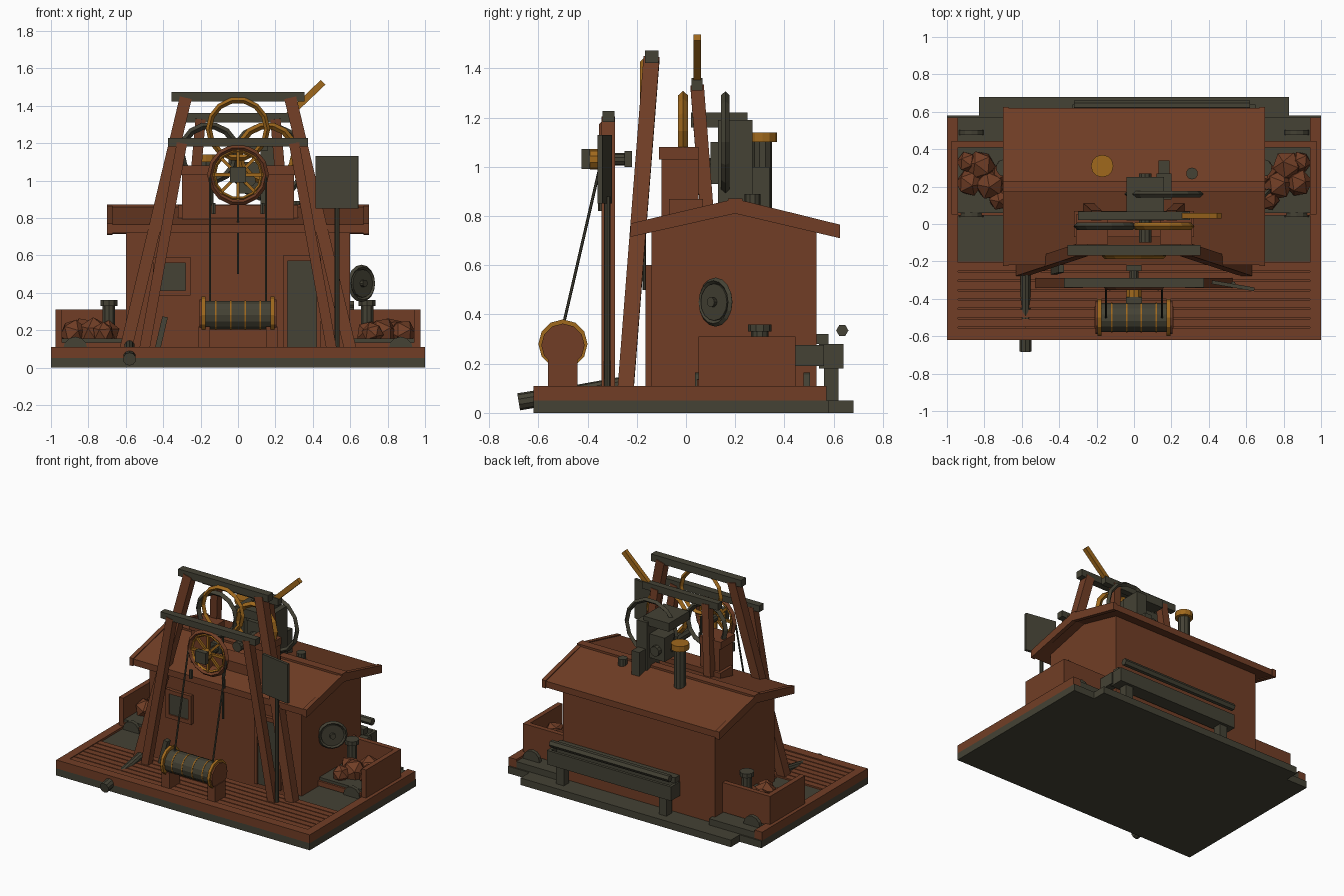
import bpy, bmesh, math, random
from mathutils import Vector, Matrix

random.seed(4)
cube = bpy.data.objects.get("Cube")
if cube:
    bpy.data.objects.remove(cube)


def material(name, rgb):
    m = bpy.data.materials.new(name)
    m.use_nodes = True
    m.diffuse_color = (*rgb, 1)
    m.node_tree.nodes["Principled BSDF"].inputs["Base Color"].default_value = (*rgb, 1)
    return m


WOOD = material("brown wood", (0.165, 0.048, 0.019))
IRON = material("dark iron", (0.058, 0.054, 0.035))
GOLD = material("golden wood", (0.35, 0.14, 0.012))


def finish(name, bm, mat):
    bmesh.ops.recalc_face_normals(bm, faces=bm.faces)
    mesh = bpy.data.meshes.new(name)
    bm.to_mesh(mesh)
    bm.free()
    mesh.materials.append(mat)
    ob = bpy.data.objects.new(name, mesh)
    bpy.context.collection.objects.link(ob)
    return ob


def box(name, x, y, z, mat, turn=0):
    """Box from three (low, high) ranges, turned about its own upright axis."""
    bm = bmesh.new()
    mid = Vector([sum(r) / 2 for r in (x, y, z)])
    size = [abs(r[1] - r[0]) for r in (x, y, z)]
    m = Matrix.Translation(mid) @ Matrix.Rotation(turn, 4, 'Z') @ Matrix.Diagonal((*size, 1))
    bmesh.ops.create_cube(bm, size=1, matrix=m)
    return finish(name, bm, mat)


def along(p, q):
    p, q = Vector(p), Vector(q)
    d = q - p
    side = Vector((0, 1, 0)) if abs(d.normalized().y) < 0.8 else Vector((0, 0, 1))
    zax = d.normalized()
    xax = side.cross(zax).normalized()
    rot = Matrix((xax, zax.cross(xax), zax)).transposed().to_4x4()
    return Matrix.Translation((p + q) / 2) @ rot, d.length


def beam(name, p, q, w, d, mat):
    m, length = along(p, q)
    bm = bmesh.new()
    bmesh.ops.create_cube(bm, size=1, matrix=m @ Matrix.Diagonal((w, d, length, 1)))
    return finish(name, bm, mat)


def rod(name, p, q, r, mat, n=10, squash=1):
    m, length = along(p, q)
    bm = bmesh.new()
    bmesh.ops.create_cone(bm, cap_ends=True, segments=n, radius1=r, radius2=r, depth=length,
                          matrix=m @ Matrix.Diagonal((1, squash, 1, 1)))
    return finish(name, bm, mat)


def ring(name, c, inner, outer, depth, mat, n=14, turn=0):
    """Flat-sided wheel rim standing upright, facing the front."""
    bm = bmesh.new()
    m = Matrix.Translation(c) @ Matrix.Rotation(turn, 4, 'Z')
    loops = []
    for i in range(n):
        a = math.tau * i / n
        mid = (inner + outer) / 2
        sec = ((inner, 0), (mid, -depth / 2), (outer, 0), (mid, depth / 2))
        loops.append([bm.verts.new(m @ Vector((r * math.cos(a), y, r * math.sin(a)))) for r, y in sec])
    for i in range(n):
        a, b = loops[i], loops[(i + 1) % n]
        for k in range(4):
            bm.faces.new((a[k], a[(k + 1) % 4], b[(k + 1) % 4], b[k]))
    return finish(name, bm, mat)


def prism(name, profile, x0, x1, mat):
    """Extrude a (y, z) outline along x."""
    bm = bmesh.new()
    f = bm.faces.new([bm.verts.new((x0, y, z)) for y, z in profile])
    new = bmesh.ops.extrude_face_region(bm, geom=[f])["geom"]
    bmesh.ops.translate(bm, vec=(x1 - x0, 0, 0), verts=[v for v in new if isinstance(v, bmesh.types.BMVert)])
    return finish(name, bm, mat)


# Base and deck
box("base_slab", (-1, 1), (-.62, .58), (0, .05), IRON)
box("base_back", (-.83, .83), (.58, .68), (0, .05), IRON)
box("deck_floor", (-.95, .95), (-.57, -.2), (.05, .094), WOOD)
box("front_rail", (-1, 1), (-.62, -.555), (.05, .11), WOOD)
for i in range(7):
    y = -.55 + i * .05
    box("deck_plank", (-.94, .94), (y, y + .043), (.09, .105), WOOD)
for s in (-1, 1):
    box("side_rail", (s * .94, s), (-.555, .57), (.05, .11), WOOD)
    box("side_floor", (s * .58, s * .94), (-.2, .57), (.05, .095), IRON)

# House with gable ends
prism("house", [(-.14, .05), (.53, .05), (.53, .75), (.2, .83), (-.14, .75)], -.6, .6, WOOD)
prism("roof", [(-.22, .765), (.2, .865), (.62, .76), (.62, .715), (.2, .82), (-.22, .72)], -.69, .69, WOOD)
for s in (-1, 1):
    prism("barge_board", [(-.225, .77), (.2, .87), (.625, .765), (.625, .71), (.2, .81), (-.225, .715)],
          s * .67, s * .7, WOOD)
box("ridge_cap", (-.7, .7), (.17, .23), (.85, .872), WOOD)
box("door", (.26, .42), (-.155, -.13), (.1, .57), IRON)
box("window", (-.43, -.28), (-.155, -.13), (.41, .56), IRON)
for x in (.24, .42):
    box("door_post", (x, x + .025), (-.165, -.13), (.1, .6), WOOD)
box("door_head", (.24, .445), (-.165, -.13), (.57, .6), WOOD)
for x in (-.455, -.28):
    box("window_post", (x, x + .025), (-.165, -.13), (.385, .59), WOOD)
for z in (.385, .56):
    box("window_bar", (-.455, -.255), (-.165, -.13), (z, z + .028), WOOD)

# Ore bins at both ends
for s in (-1, 1):
    box("bin_chassis", (s * .6, s * .95), (.06, .44), (.1, .155), IRON)
    box("bin_outer_wall", (s * .94, s * .975), (.05, .44), (.1, .31), WOOD)
    box("bin_back_wall", (s * .6, s * .975), (.41, .445), (.1, .31), WOOD)
    box("bin_front_lip", (s * .6, s * .94), (.045, .07), (.1, .135), WOOD)
    for y in (.05, .49):
        rod("bin_wheel", (s * .87, y - .013, .1), (s * .87, y + .013, .1), .065, IRON, 12)
    for x, y, r in ((.82, .31, .085), (.88, .22, .075), (.77, .21, .085), (.89, .33, .06), (.7, .27, .07), (.72, .13, .06)):
        bm = bmesh.new()
        turn = Matrix.Rotation(random.random() * 3, 4, (1, 1, 0))
        bmesh.ops.create_icosphere(bm, subdivisions=1, radius=r, matrix=Matrix.Translation((s * x, y, .185)) @ turn)
        finish("ore_rock", bm, WOOD)
    rod("bollard", (s * .69, .3, .1), (s * .69, .3, .33), .035, IRON)
    rod("bollard_cap", (s * .69, .3, .33), (s * .69, .3, .36), .048, IRON)

# Hand wheel on the end wall
WHEEL = (.66, .12, .45)
ring("hand_wheel", WHEEL, .075, .1, .025, IRON, 16, .75)
rod("hand_wheel_plate", (.653, .127, .45), (.667, .113, .45), .075, IRON, 16)
rod("hand_wheel_hub", (.6, .17, .45), (.68, .1, .45), .02, IRON)

# Headframes: top and bottom half-widths, then y and z at bottom and top
for name, wide, top, y0, z0, y1, z1, w in (("front", .5, .3, -.315, .1, -.315, 1.2, .055),
                                           ("tall", .6, .28, -.245, .1, -.14, 1.44, .065),
                                           ("rear", .25, .2, .09, .75, .045, 1.33, .055)):
    for s in (-1, 1):
        beam(name + "_frame_leg", (s * wide, y0, z0), (s * top, y1, z1), w, w, WOOD)
beam("front_frame_beam", (-.375, -.315, 1.205), (.375, -.315, 1.205), .045, .05, IRON)
beam("tall_frame_beam", (-.355, -.14, 1.447), (.355, -.14, 1.447), .05, .055, IRON)
beam("rear_frame_beam", (-.3, .045, 1.335), (.3, .045, 1.335), .05, .045, IRON)
beam("lever", (.25, .045, 1.33), (.455, .045, 1.525), .035, .03, GOLD)

# Hoisting wheels
FRONT = Vector((0, -.335, 1.03))
ring("front_wheel_rim", FRONT, .13, .165, .035, WOOD)
ring("front_wheel_inner_rim", FRONT, .118, .138, .02, GOLD)
for i in range(8):
    a = math.tau * i / 8
    beam("front_wheel_spoke", FRONT, FRONT + Vector((.135 * math.cos(a), 0, .135 * math.sin(a))), .018, .016, GOLD)
rod("front_wheel_axle", (0, -.4, 1.03), (0, -.22, 1.03), .025, IRON)
rod("front_wheel_collar", (0, -.39, 1.03), (0, -.35, 1.03), .042, GOLD)
box("front_wheel_hub", (-.042, .042), (-.425, -.39), (.99, 1.072), IRON)
box("axle_end", (-.04, .04), (-.25, -.22), (1.0, 1.065), IRON)
ring("tall_wheel", (0, -.17, 1.275), .14, .172, .035, GOLD)
ring("right_gold_wheel", (.155, -.012, 1.145), .13, .168, .04, GOLD)
ring("left_iron_wheel", (-.155, -.012, 1.145), .13, .168, .04, IRON)
ring("rear_iron_wheel", (.16, .16, 1.1), .18, .212, .035, IRON)

# Engine, chimneys and supports on the roof
for s in (-1, 1):
    box("engine_block", (s * .15, s * .3), (-.1, .05), (.74, 1.03), WOOD)
    box("engine_block_cap", (s * .14, s * .31), (-.11, .05), (1.03, 1.08), WOOD)
box("engine_sill", (-.32, .32), (-.07, .07), (.74, .87), WOOD)
box("engine_head", (-.04, .16), (.02, .25), (1.16, 1.22), IRON)
rod("engine_shaft", (.06, -.1, 1.0), (.06, .27, 1.0), .035, IRON)
box("engine_body", (0, .13), (.1, .24), (.93, 1.1), IRON)
box("engine_column", (.12, .2), (.13, .27), (.8, 1.19), IRON)
box("engine_foot", (.13, .19), (.27, .34), (.78, 1.0), IRON)
rod("chimney", (-.17, .31, .75), (-.17, .31, 1.1), .04, IRON)
rod("chimney_cap", (-.17, .31, 1.1), (-.17, .31, 1.14), .06, GOLD, 12)
rod("vent", (.31, .27, .8), (.31, .27, .89), .032, IRON)

# Winch with ropes
rod("winch_drum", (-.18, -.5, .28), (.18, -.5, .28), .078, IRON, 14)
for x in (-.12, -.04, .04, .12):
    rod("drum_band", (x - .004, -.5, .28), (x + .004, -.5, .28), .08, GOLD, 14)
for s in (-1, 1):
    rod("winch_flange", (s * .175, -.5, .28), (s * .195, -.5, .28), .1, GOLD, 12)
    rod("winch_bearing", (s * .19, -.5, .275), (s * .205, -.5, .275), .088, WOOD, 12)
    box("winch_pedestal", (s * .15, s * .21), (-.56, -.44), (.1, .22), WOOD)
    rod("hoist_rope", (s * .15, -.5, .35), (s * .15, -.345, 1.02), .006, IRON, 6)
    rod("rope_clamp", (s * .13, -.345, .82), (s * .13, -.345, .88), .012, IRON, 6)
rod("shaft_rope", (0, -.17, .5), (0, -.17, 1.1), .007, IRON, 6)

# Sign, drain pipe and lever on the deck
box("sign_board", (.415, .645), (-.34, -.32), (.85, 1.13), IRON, -.17)
rod("sign_post", (.53, -.32, .1), (.53, -.32, .88), .013, IRON, 8)
rod("drain_pipe", (-.58, -.62, .055), (-.58, -.26, .12), .027, IRON)
rod("drain_mouth", (-.58, -.68, .045), (-.58, -.6, .058), .035, IRON)
beam("deck_lever", (-.43, -.25, .1), (-.39, -.24, .27), .03, .04, IRON)

# Water trough along the back wall
box("trough_floor", (-.33, .65), (.54, .64), (.18, .22), IRON)
for y in (.54, .62):
    box("trough_wall", (-.33, .65), (y, y + .02), (.18, .28), IRON)
for x in (-.33, .63):
    box("trough_end", (x, x + .02), (.54, .64), (.18, .28), IRON)
box("trough_inlet", (.6, .66), (.44, .56), (.19, .275), IRON)
box("trough_rail", (-.32, .62), (.53, .58), (.28, .32), IRON)
rod("trough_bar", (-.32, .635, .335), (.62, .635, .335), .025, IRON, 6)
for x in (-.25, .56):
    box("trough_leg", (x - .03, x + .03), (.56, .62), (.05, .19), IRON)
